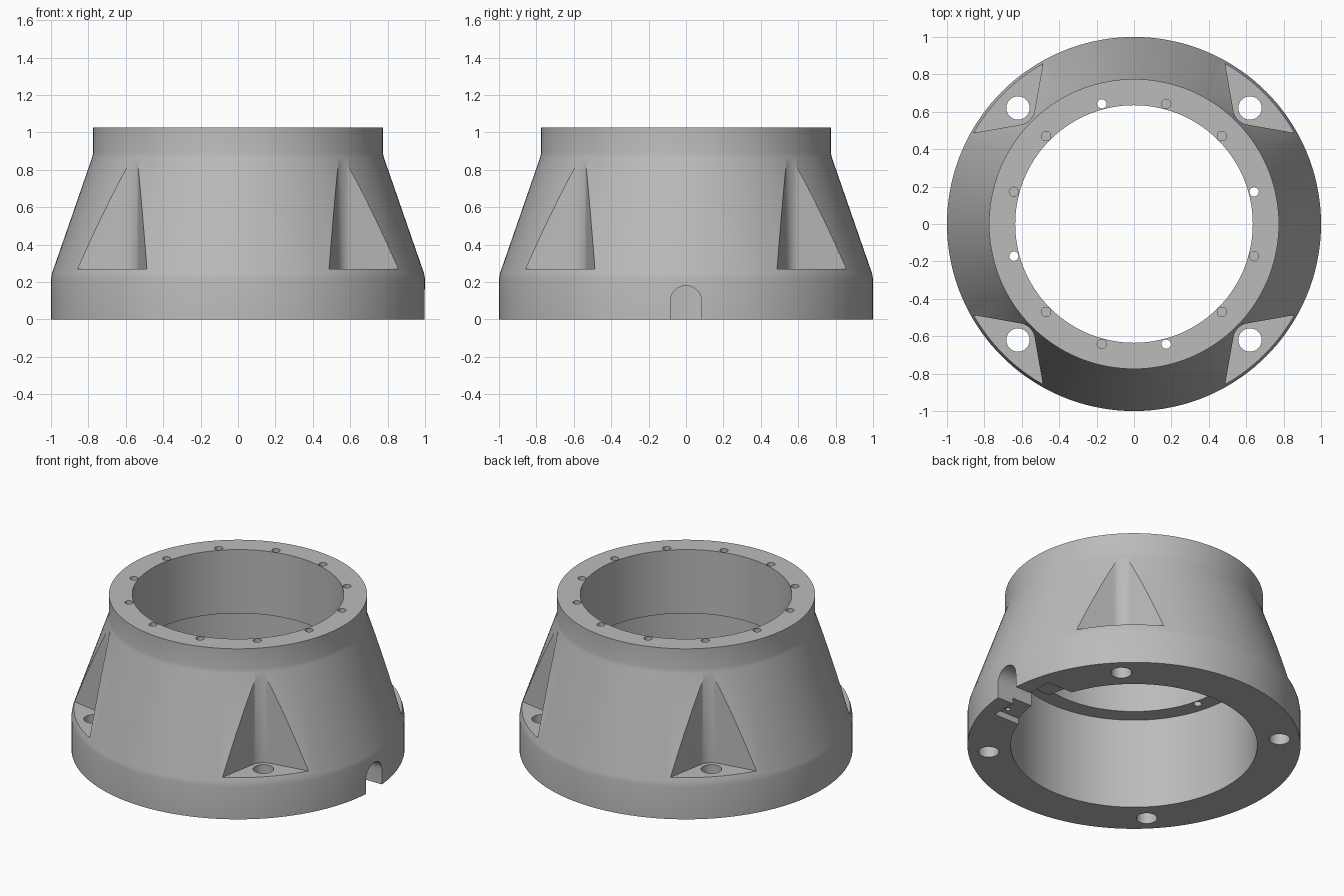
import bpy
import bmesh
from math import cos, sin, pi, radians
from mathutils import Matrix, Vector

cube = bpy.data.objects.get("Cube")
if cube:
    bpy.data.objects.remove(cube, do_unlink=True)

grey = bpy.data.materials.new("plain grey")
grey.use_nodes = True
grey.diffuse_color = (0.5, 0.5, 0.5, 1)
grey.node_tree.nodes["Principled BSDF"].inputs["Base Color"].default_value = (0.5, 0.5, 0.5, 1)


def make_object(name, bm):
    bmesh.ops.recalc_face_normals(bm, faces=bm.faces)
    mesh = bpy.data.meshes.new(name)
    bm.to_mesh(mesh)
    bm.free()
    mesh.materials.append(grey)
    obj = bpy.data.objects.new(name, mesh)
    bpy.context.collection.objects.link(obj)
    return obj


def prism(bm, outline, depth):
    """Extrude a closed 3D outline along the depth vector."""
    face = bm.faces.new([bm.verts.new(p) for p in outline])
    result = bmesh.ops.extrude_face_region(bm, geom=[face], use_keep_orig=True)
    verts = [v for v in result["geom"] if isinstance(v, bmesh.types.BMVert)]
    bmesh.ops.translate(bm, verts=verts, vec=depth)


def drill(bm, x, y, radius, bottom, top, sides=32):
    ring = [(x + radius * cos(2 * pi * i / sides),
             y + radius * sin(2 * pi * i / sides), bottom) for i in range(sides)]
    prism(bm, ring, Vector((0, 0, top - bottom)))


def cut(obj, name, bm):
    """Subtract the cutter mesh and throw the cutter away."""
    cutter = make_object(name, bm)
    cutter.hide_render = True
    mod = obj.modifiers.new(name, "BOOLEAN")
    mod.operation = "DIFFERENCE"
    mod.solver = "EXACT"
    mod.object = cutter
    bpy.context.view_layer.objects.active = obj
    bpy.ops.object.modifier_apply(modifier=mod.name)
    bpy.data.objects.remove(cutter, do_unlink=True)


# Turned body: base rim, cone, collar, stepped bore
profile = [(1, 0), (1, 0.215), (0.995, 0.245), (0.78, 0.865), (0.775, 0.89),
           (0.775, 1.025), (0.635, 1.025), (0.635, 0.603), (0.74, 0.603), (0.74, 0)]
SEGMENTS = 144
bm = bmesh.new()
rings = []
for i in range(SEGMENTS):
    a = 2 * pi * i / SEGMENTS
    rings.append([bm.verts.new((r * cos(a), r * sin(a), z)) for r, z in profile])
for i, ring in enumerate(rings):
    following = rings[(i + 1) % SEGMENTS]
    for j in range(len(profile)):
        k = (j + 1) % len(profile)
        bm.faces.new((ring[j], following[j], following[k], ring[k]))
body = make_object("adapter_body", bm)

# Rounded wedge recesses at the four corners, and screw holes in the collar
BOLT_R, ROUND = 0.877, 0.09
HALF = radians(55)
bm = bmesh.new()
for q in range(4):
    turn = Matrix.Rotation(radians(45 + 90 * q), 3, "Z")
    arc = []
    for i in range(13):
        a = pi / 2 + HALF + (pi - 2 * HALF) * i / 12
        arc.append(Vector((BOLT_R + ROUND * cos(a), ROUND * sin(a), 0.27)))
    reach = Vector((cos(HALF), sin(HALF), 0)) * 0.5
    start = arc[0] + reach
    end = arc[-1] + Vector((reach.x, -reach.y, 0))
    prism(bm, [turn @ p for p in [start] + arc + [end]], Vector((0, 0, 0.9)))
for i in range(12):
    a = radians(15 + 30 * i)
    through = i % 3 == 0
    drill(bm, 0.665 * cos(a), 0.665 * sin(a), 0.025, 0.5 if through else 0.8, 1.2, 20)
cut(body, "recess_cutter", bm)

# Mounting holes through the base and the arched cable slot on the +x side
bm = bmesh.new()
for q in range(4):
    a = radians(45 + 90 * q)
    drill(bm, BOLT_R * cos(a), BOLT_R * sin(a), 0.0625, -0.1, 0.4)
slot = 0.083
arch = [(0.6, -slot, -0.1), (0.6, slot, -0.1)]
arch += [(0.6, slot * cos(pi * i / 16), 0.097 + slot * sin(pi * i / 16)) for i in range(17)]
prism(bm, arch, Vector((0.6, 0, 0)))
cut(body, "base_cutter", bm)

# Shallow pocket across the slot on the underside
bm = bmesh.new()
prism(bm, [(0.6, -0.25, -0.1), (0.88, -0.25, -0.1), (0.88, 0.25, -0.1), (0.6, 0.25, -0.1)],
      Vector((0, 0, 0.14)))
cut(body, "pocket_cutter", bm)

# Small screw holes in the pocket
bm = bmesh.new()
for side in (-1, 1):
    drill(bm, 0.815, side * 0.207, 0.015, -0.1, 0.14, 16)
cut(body, "pocket_screw_cutter", bm)

# Smooth walls with crisp machined edges
bpy.ops.object.select_all(action="DESELECT")
body.select_set(True)
bpy.context.view_layer.objects.active = body
bpy.ops.object.shade_smooth_by_angle(angle=radians(30))
